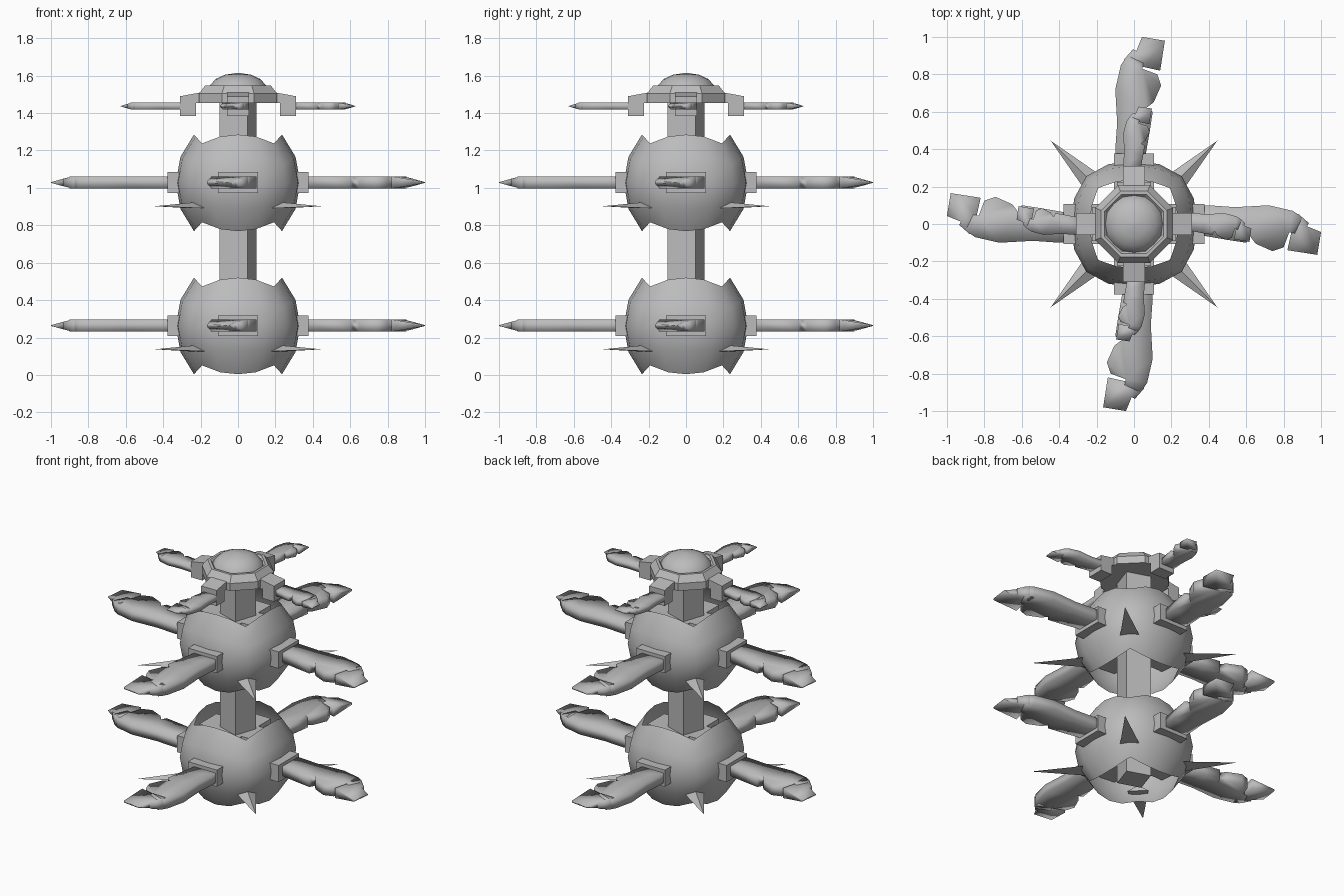
import bpy, bmesh, math
from mathutils import Vector, Matrix

if "Cube" in bpy.data.objects:
    bpy.data.objects.remove(bpy.data.objects["Cube"])

GREY = bpy.data.materials.new("mid_grey")
GREY.diffuse_color = (.5, .5, .5, 1)
GREY.use_nodes = True
GREY.node_tree.nodes["Principled BSDF"].inputs["Base Color"].default_value = GREY.diffuse_color


def finish(name, bm, smooth=None):
    bmesh.ops.recalc_face_normals(bm, faces=bm.faces)
    me = bpy.data.meshes.new(name)
    bm.to_mesh(me)
    bm.free()
    me.materials.append(GREY)
    ob = bpy.data.objects.new(name, me)
    bpy.context.collection.objects.link(ob)
    if smooth:
        bpy.ops.object.select_all(action='DESELECT')
        ob.select_set(True)
        bpy.context.view_layer.objects.active = ob
        bpy.ops.object.shade_smooth_by_angle(angle=math.radians(smooth))
    return ob


def spin(bm, offset=0.0):
    """Repeat the geometry four times around z."""
    geom = list(bm.verts) + list(bm.edges) + list(bm.faces)
    if offset:
        bmesh.ops.rotate(bm, verts=bm.verts, matrix=Matrix.Rotation(offset, 3, 'Z'))
    for k in (1, 2, 3):
        new = bmesh.ops.duplicate(bm, geom=geom)['geom']
        vs = [v for v in new if isinstance(v, bmesh.types.BMVert)]
        bmesh.ops.rotate(bm, verts=vs, matrix=Matrix.Rotation(k * math.pi / 2, 3, 'Z'))


def box(bm, x0, x1, y0, y1, z0, z1):
    m = Matrix.Translation(((x0 + x1) / 2, (y0 + y1) / 2, (z0 + z1) / 2))
    bmesh.ops.create_cube(bm, size=1, matrix=m @ Matrix.Diagonal((x1 - x0, y1 - y0, z1 - z0, 1)))


def slab(bm, outline, place, half):
    """Outline extruded both ways, with thickness depending on u."""
    lo = [bm.verts.new(place(u, v, -half(u))) for u, v in outline]
    hi = [bm.verts.new(place(u, v, half(u))) for u, v in outline]
    caps = [bm.faces.new(lo), bm.faces.new(hi)]
    n = len(outline)
    for i in range(n):
        j = (i + 1) % n
        bm.faces.new((lo[i], lo[j], hi[j], hi[i]))
    bmesh.ops.triangulate(bm, faces=caps)


# Claw arm outlines: u runs outward, v sideways
ARM = [(.30, .09), (.40, .10), (.54, .09), (.72, .10), (.85, .07), (.90, .035),
       (.86, -.05), (.83, -.045), (.80, -.125), (.74, -.145), (.65, -.105),
       (.62, -.065), (.60, -.10), (.50, -.085), (.30, -.05)]
TIP = [(.84, .055), (.88, .053), (.935, .005), (.925, -.012), (1.0, -.043),
       (.98, -.165), (.82, -.14), (.84, -.05)]


def claws(name, z, u_start, su, sv, thick):
    bm = bmesh.new()

    def place(u, v, h):
        return Vector((u_start + (u - .37) * su, v * sv, z + h))
    slab(bm, ARM, place, lambda u: thick)
    slab(bm, TIP, place, lambda u: thick * min(1, max(.06, (1 - u) / .11)))
    spin(bm)
    return finish(name, bm, 120)


def tier(label, z):
    # open-ended ball: the four side panels of a cube sphere, fuller on the diagonals
    bm = bmesh.new()
    n = 4
    grid = []
    for i in range(n + 1):
        row = []
        for j in range(n + 1):
            s, t = (math.tan(math.pi / 4 * (2 * k / n - 1)) for k in (i, j))
            p = Vector((1, s, t)).normalized() * .338
            f = 1 + .085 * (2 * s / (1 + s * s)) ** 2 * (1 - t * t)
            row.append(bm.verts.new((p.x * .985 * f, p.y * (.985 if i in (0, n) else 1) * f,
                                     z + p.z * 1.08)))
        grid.append(row)
    for i in range(n):
        for j in range(n):
            bm.faces.new((grid[i][j], grid[i + 1][j], grid[i + 1][j + 1], grid[i][j + 1]))
    spin(bm)
    bmesh.ops.remove_doubles(bm, verts=bm.verts, dist=.001)
    finish(label + "_shell", bm, 60)

    # cross of arm sockets, and the plates inside the top opening
    bm = bmesh.new()
    box(bm, .05, .378, -.107, .107, z - .055, z + .057)
    box(bm, .05, .225, -.09, .09, z + .14, z + .17)
    spin(bm)
    finish(label + "_sockets", bm)

    claws(label + "_claws", z + .002, .37, 1, 1, .033)

    # flat diagonal spikes
    bm = bmesh.new()
    zs = z - .125
    base = [bm.verts.new(c) for c in ((.27, .065, zs - .012), (.27, -.065, zs - .012),
                                      (.27, 0, zs + .025))]
    apex = bm.verts.new((.63, 0, zs))
    bm.faces.new(base)
    for i in range(3):
        bm.faces.new((base[i], base[(i + 1) % 3], apex))
    spin(bm, math.pi / 4)
    finish(label + "_spikes", bm)


tier("lower", .262)
tier("upper", 1.027)

# Square post, turned slightly
bm = bmesh.new()
box(bm, -.079, .079, -.079, .079, .05, 1.47)
bmesh.ops.rotate(bm, verts=bm.verts, matrix=Matrix.Rotation(math.radians(-18.4), 3, 'Z'))
finish("post", bm)


def lathe(name, profile, sides, turn=0.0, smooth=None):
    bm = bmesh.new()
    rings = [[bm.verts.new((r * math.cos(turn + 2 * math.pi * k / sides),
                            r * math.sin(turn + 2 * math.pi * k / sides), z))
              for k in range(sides)] for r, z in profile]
    for a, b in zip(rings, rings[1:]):
        for k in range(sides):
            m = (k + 1) % sides
            bm.faces.new((a[k], a[m], b[m], b[k]))
    bm.faces.new(rings[0])
    bm.faces.new(rings[-1])
    return finish(name, bm, smooth)


# Octagonal cap plate and dome
lathe("cap_plate", [(.225, 1.455), (.225, 1.505), (.19, 1.548), (.172, 1.548), (.16, 1.535)],
      8, math.pi / 8)
lathe("cap_dome", [(.157, 1.53), (.148, 1.55), (.12, 1.582), (.07, 1.605), (.005, 1.615)],
      16, 0, 50)

# Bent brackets holding the top claws
bm = bmesh.new()
side = [(.19, 1.455), (.225, 1.455), (.225, 1.385), (.31, 1.385), (.31, 1.49), (.19, 1.512)]
a = [bm.verts.new((x, -.058, z)) for x, z in side]
b = [bm.verts.new((x, .058, z)) for x, z in side]
bm.faces.new(a)
bm.faces.new(b)
for i in range(6):
    j = (i + 1) % 6
    bm.faces.new((a[i], a[j], b[j], b[i]))
spin(bm)
finish("cap_brackets", bm)

claws("cap_claws", 1.437, .30, .52, .58, .019)
